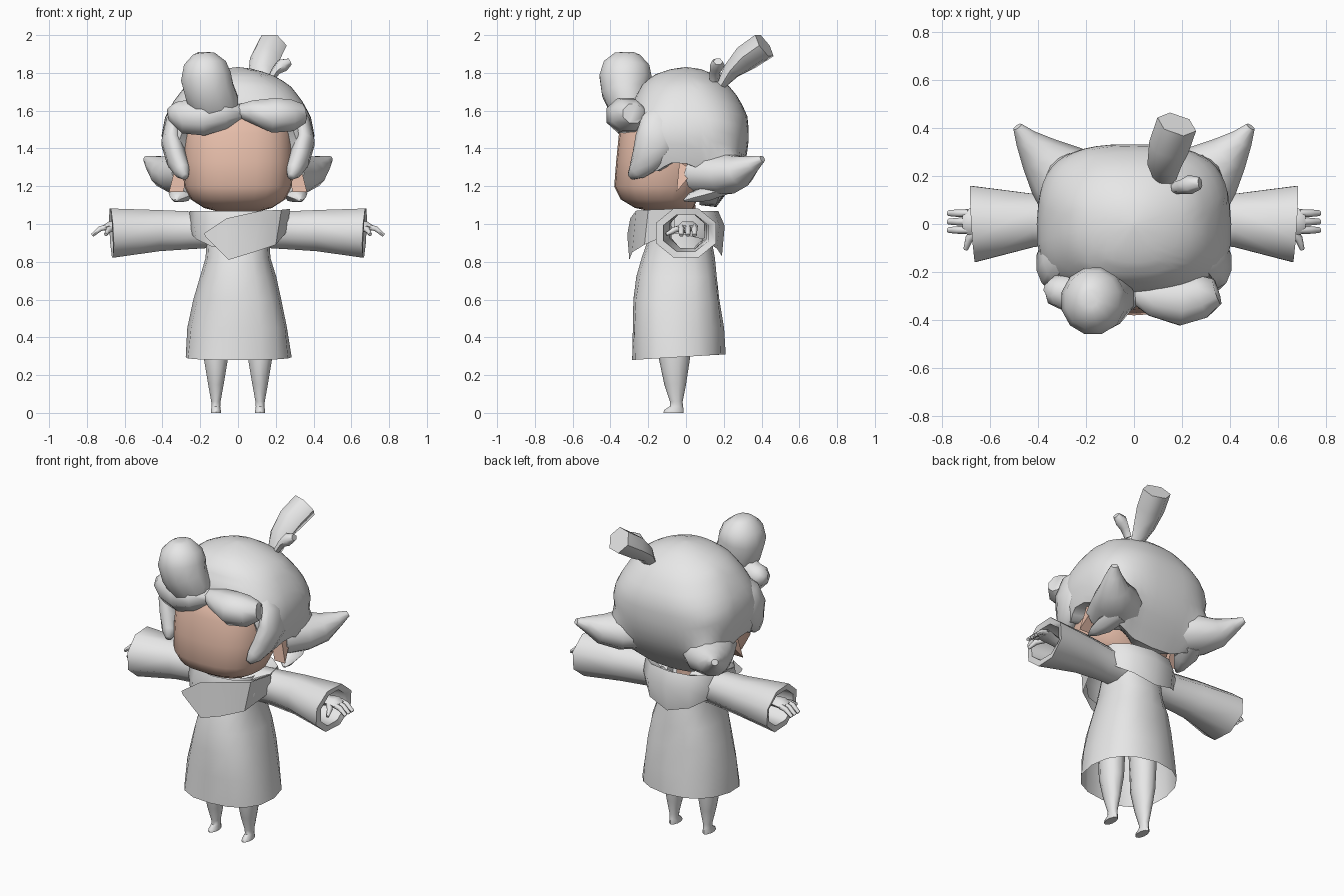
import bpy, bmesh, math
from mathutils import Vector


def material(name, rgb):
    m = bpy.data.materials.new(name)
    m.diffuse_color = (*rgb, 1)
    return m


GREY = material("light grey", (0.8, 0.8, 0.8))
SKIN = material("warm skin", (0.79, 0.51, 0.40))


def finish(name, bm, mat, angle=50):
    bmesh.ops.remove_doubles(bm, verts=bm.verts, dist=0.0005)
    bmesh.ops.recalc_face_normals(bm, faces=bm.faces)
    me = bpy.data.meshes.new(name)
    bm.to_mesh(me)
    bm.free()
    me.materials.append(mat)
    ob = bpy.data.objects.new(name, me)
    bpy.context.collection.objects.link(ob)
    bpy.ops.object.select_all(action='DESELECT')
    ob.select_set(True)
    bpy.context.view_layer.objects.active = ob
    bpy.ops.object.shade_smooth_by_angle(angle=math.radians(angle))
    return ob


def loft(name, rings, mat, caps=(True, True), angle=50, closed=True):
    bm = bmesh.new()
    rows = [[bm.verts.new(p) for p in r] for r in rings]
    n = len(rings[0])
    for a, b in zip(rows, rows[1:]):
        for i in range(n if closed else n - 1):
            bm.faces.new((a[i], a[(i + 1) % n], b[(i + 1) % n], b[i]))
    if caps[0]:
        bm.faces.new(rows[0])
    if caps[1]:
        bm.faces.new(rows[-1])
    return finish(name, bm, mat, angle)


def tube(name, path, mat=GREY, ref=(0, 0, 1), n=8, caps=(True, True), mirror=1, angle=62):
    """path entries: x, y, z, radius along ref, radius across it"""
    pts = [Vector(p[:3]) for p in path]
    rings, last = [], None
    for i, p in enumerate(path):
        t = (pts[min(i + 1, len(pts) - 1)] - pts[max(i - 1, 0)]).normalized()
        u = Vector(ref)
        u = (u - t * u.dot(t)).normalized()
        v = t.cross(u)
        if last and v.dot(last) < 0:
            v = -v
        last = v
        ring = []
        for k in range(n):
            a = 2 * math.pi * (k + 0.5) / n
            q = pts[i] + u * p[3] * math.cos(a) + v * p[4] * math.sin(a)
            ring.append((q.x * mirror, q.y, q.z))
        rings.append(ring)
    return loft(name, rings, mat, caps, angle)


def lerp(table, x):
    for (a, *p), (b, *q) in zip(table, table[1:]):
        if x <= b:
            f = max(0, (x - a) / (b - a))
            return [s + (e - s) * f for s, e in zip(p, q)]
    return list(table[-1][1:])


def spow(c, e):
    return math.copysign(abs(c) ** e, c)


def oval(z, rx, front, back, n, e=1.0):
    """oval ring at height z; the ring runs from y=front to y=back"""
    cy, ry = (front + back) / 2, (back - front) / 2
    return [(rx * spow(math.sin(a), e), cy - ry * spow(math.cos(a), e), z)
            for a in (2 * math.pi * i / n for i in range(n))]


# head and neck
loft("face", [oval(z, rx, f, b, 24, 0.8) for z, rx, f, b in (
    (1.07, 0.12, -0.20, 0.02), (1.085, 0.18, -0.27, 0.04), (1.13, 0.25, -0.345, 0.06),
    (1.20, 0.285, -0.38, 0.09), (1.33, 0.295, -0.37, 0.12), (1.48, 0.29, -0.355, 0.14),
    (1.57, 0.26, -0.31, 0.12), (1.64, 0.20, -0.22, 0.08))], SKIN)
loft("neck", [oval(z, 0.07, -0.09, 0.05, 10) for z in (0.98, 1.1)], SKIN)

# hair cap: half width, front and back reach by height; lower edge by direction
reach = [(1.09, 0.25, 0.24, 0.16), (1.17, 0.31, 0.26, 0.22), (1.25, 0.35, 0.28, 0.28),
         (1.35, 0.385, 0.31, 0.32),
         (1.47, 0.405, 0.31, 0.335), (1.57, 0.385, 0.30, 0.325), (1.66, 0.335, 0.275, 0.285),
         (1.74, 0.27, 0.23, 0.22), (1.79, 0.18, 0.17, 0.15), (1.82, 0.09, 0.08, 0.08),
         (1.83, 0.01, 0.01, 0.01)]
edge = [(0, 1.57), (32, 1.55), (42, 1.48), (50, 1.34), (57, 1.28), (68, 1.28), (85, 1.33),
        (96, 1.31), (105, 1.20), (130, 1.15), (155, 1.10), (180, 1.09)]
rows = []
for j in range(16):
    row = []
    for i in range(48):
        deg = i * 7.5
        d = min(deg, 360 - deg)
        low = lerp(edge, d)[0]
        t = min(j, 14) / 14
        z = 1.83 - (1.83 - low) * (1 - math.cos(t * math.pi / 2)) ** 0.85
        rx, f, b = lerp(reach, z)
        s = 0.45 if j == 15 else 1
        c, w = math.cos(math.radians(deg)), math.sin(math.radians(deg))
        box = 1 - (0.34 if c > 0 else 0.3) * min(1, (1.83 - z) / 0.3)
        # swell towards the flicks
        push = math.exp(-((d - 132) / 19) ** 2) * max(0, 1 - abs(z - 1.25) / 0.16) * 0.075
        row.append((s * (rx + push) * spow(w, box), -s * ((f if c > 0 else b) + push) * spow(c, box),
                    z + (0.01 if j == 15 else 0)))
    rows.append(row)
loft("hair_cap", rows, GREY, (True, False), 60)

for side, m in (("right", 1), ("left", -1)):
    # hair flicks, side locks and lower tufts
    tube(side + "_hair_flick", [(0.22, 0.10, 1.27, 0.12, 0.17), (0.32, 0.22, 1.265, 0.11, 0.14),
         (0.395, 0.29, 1.28, 0.085, 0.09), (0.45, 0.355, 1.32, 0.045, 0.048),
         (0.485, 0.405, 1.345, 0.018, 0.02)], mirror=m, n=10)
    tube(side + "_side_lock", [(0.28, -0.09, 1.60, 0.03, 0.08), (0.33, -0.13, 1.53, 0.055, 0.11),
         (0.35, -0.16, 1.43, 0.058, 0.115), (0.325, -0.21, 1.34, 0.055, 0.085),
         (0.295, -0.26, 1.28, 0.045, 0.05), (0.28, -0.295, 1.25, 0.018, 0.02)],
         ref=(1, 0, 0), mirror=m, n=10)
    tube(side + "_lower_tuft", [(0.27, 0.20, 1.19, 0.04, 0.07), (0.30, 0.10, 1.16, 0.045, 0.07),
         (0.32, 0.03, 1.14, 0.03, 0.04), (0.33, -0.01, 1.125, 0.006, 0.01)], mirror=m, n=6)
    # ear wedge: a flat triangle leaning outwards
    loft(side + "_ear", [[(m * (x + 0.25 * (1.33 - z)), y, z) for y, z in
         ((-0.05, 1.17), (-0.035, 1.33), (0.04, 1.28))] for x in (0.25, 0.325)], SKIN, angle=20)
    # hollow sleeve with a thick cuff
    tube(side + "_sleeve", [(0.08, 0.0, 0.97, 0.10, 0.11), (0.25, 0.01, 0.967, 0.108, 0.095),
         (0.42, 0.015, 0.965, 0.118, 0.12), (0.67, 0.0, 0.952, 0.141, 0.172),
         (0.665, 0.0, 0.952, 0.105, 0.13), (0.55, 0.0, 0.957, 0.1, 0.115),
         (0.42, 0.01, 0.965, 0.1, 0.105)], mirror=m, caps=(False, False))
    # hand and fingers
    tube(side + "_hand", [(0.55, 0.0, 0.975, 0.025, 0.035), (0.62, 0.005, 0.985, 0.03, 0.04),
         (0.68, 0.01, 0.99, 0.028, 0.055), (0.71, 0.01, 0.98, 0.016, 0.05)], mirror=m, n=6)
    for k, y in enumerate((0.045, 0.01, -0.025)):
        tube(f"{side}_finger_{k + 1}", [(0.69, y, 0.985, 0.016, 0.016),
             (0.73, y, 0.975, 0.016, 0.016), (0.772, y, 0.94, 0.011, 0.012)], mirror=m, n=6)
    tube(side + "_thumb", [(0.65, -0.02, 0.98, 0.018, 0.018), (0.685, -0.06, 0.97, 0.017, 0.017),
         (0.70, -0.105, 0.945, 0.01, 0.01)], mirror=m, n=6)
    # leg with small foot
    loft(side + "_leg", [[(m * (0.117 + x), y, zz) for x, y, zz in oval(z, r, f, b, 10)]
         for z, r, f, b in ((0.55, 0.08, -0.15, 0.03), (0.28, 0.066, -0.142, 0.02),
                            (0.15, 0.043, -0.115, 0.0), (0.06, 0.026, -0.085, -0.018),
                            (0.035, 0.024, -0.085, -0.016), (0.015, 0.027, -0.115, -0.012),
                            (0.0, 0.027, -0.12, -0.012))], GREY)

# fringe rolls to either side of the parting
tube("right_fringe", [(0.0, -0.28, 1.60, 0.035, 0.05), (0.08, -0.30, 1.595, 0.065, 0.09),
     (0.19, -0.32, 1.575, 0.10, 0.11), (0.28, -0.30, 1.575, 0.09, 0.10),
     (0.345, -0.28, 1.585, 0.055, 0.06)])
tube("left_fringe", [(0.02, -0.28, 1.59, 0.04, 0.05), (-0.08, -0.31, 1.585, 0.09, 0.10),
     (-0.18, -0.31, 1.565, 0.105, 0.10), (-0.27, -0.29, 1.57, 0.10, 0.08),
     (-0.33, -0.275, 1.60, 0.065, 0.065), (-0.35, -0.27, 1.625, 0.035, 0.03)])

# big rolled curl over the forehead
tube("forehead_curl", [(-0.08, -0.28, 1.53, 0.08, 0.06), (-0.12, -0.30, 1.62, 0.135, 0.11),
     (-0.15, -0.32, 1.70, 0.135, 0.13), (-0.17, -0.32, 1.78, 0.138, 0.143),
     (-0.175, -0.315, 1.85, 0.115, 0.125), (-0.18, -0.31, 1.90, 0.06, 0.07),
     (-0.18, -0.31, 1.91, 0.03, 0.035)], ref=(1, 0, 0), n=12)

# upright tufts on the crown
tube("crown_tuft", [(0.13, 0.18, 1.73, 0.025, 0.045), (0.125, 0.24, 1.81, 0.05, 0.07),
     (0.145, 0.32, 1.88, 0.075, 0.085), (0.178, 0.415, 1.945, 0.078, 0.085)], n=6)
tube("small_tuft", [(0.17, 0.15, 1.76, 0.02, 0.025), (0.20, 0.155, 1.81, 0.025, 0.03),
     (0.235, 0.165, 1.84, 0.04, 0.04), (0.275, 0.17, 1.86, 0.02, 0.025)], n=6)

# coat body with soft folds and open hem, raised a little at the back
coat = []
for z, rx, f, b in ((0.28, 0.278, -0.29, 0.205), (0.45, 0.262, -0.285, 0.198),
                    (0.60, 0.235, -0.275, 0.18), (0.72, 0.205, -0.258, 0.168),
                    (0.82, 0.172, -0.235, 0.153), (0.92, 0.165, -0.20, 0.135),
                    (1.04, 0.16, -0.16, 0.11)):
    ring = []
    for i, (x, y, h) in enumerate(oval(z, rx, f, b, 16, 0.85)):
        fold = 1 + 0.025 * math.sin(3 * math.atan2(y, x) + 9 * z) * (z < 0.8)
        ring.append((x * fold, (y + 0.045) * fold - 0.045,
                     h + (0.06 * (y + 0.29) if z < 0.3 else 0)))
    coat.append(ring)
loft("coat", coat, GREY, (False, False), 60)

# wide folded collar, dropping to a point at the back
drop = [0.87, 0.89, 0.93, 0.95, 0.92, 0.87, 0.83, 0.87, 0.92, 0.95, 0.92, 0.88]
top = oval(1.07, 0.255, -0.25, 0.17, 12, 0.85)
inner = oval(1.035, 0.18, -0.20, 0.12, 12, 0.85)
middle = oval(0.99, 0.26, -0.275, 0.205, 12, 0.85)
low = [(x, y, h) for (x, y, _), h in zip(oval(0, 0.25, -0.27, 0.19, 12, 0.85), drop)]
loft("collar", [inner, top, middle, low], GREY, (False, False), 40)

# overlapping front flap, pointed below and open at one end
upper = [(-0.18, -0.31, 0.95), (-0.06, -0.295, 1.03), (0.12, -0.265, 1.07), (0.23, -0.20, 1.075),
         (0.275, -0.06, 1.08)]
lower = [(-0.17, -0.31, 0.93), (-0.05, -0.30, 0.81), (0.08, -0.285, 0.85), (0.20, -0.22, 0.89),
         (0.26, -0.06, 0.96)]
loft("collar_flap", [upper, lower], GREY, (False, False), 40, closed=False)
